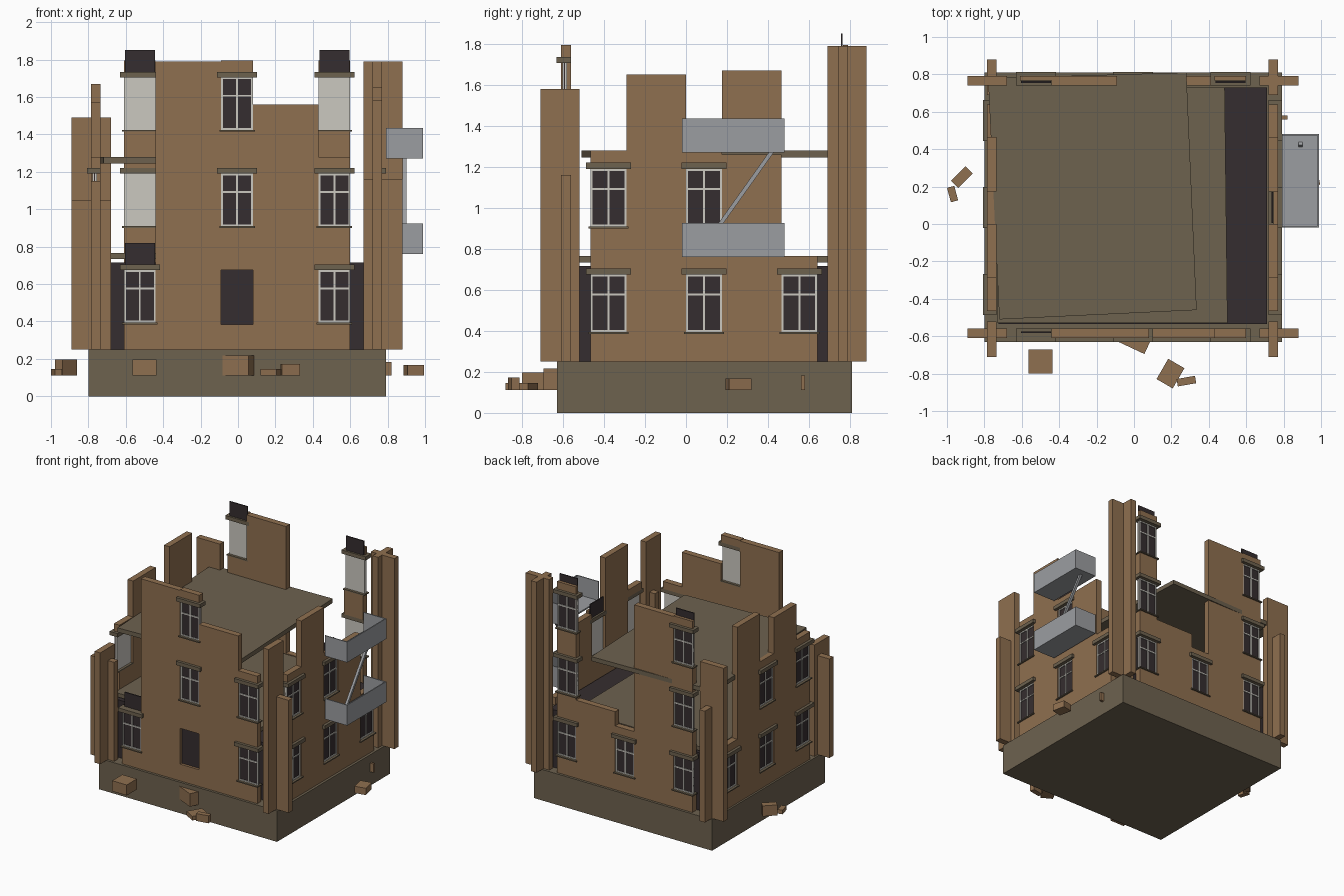
import bpy, bmesh, math
from mathutils import Matrix, Vector

if "Cube" in bpy.data.objects:
    bpy.data.objects.remove(bpy.data.objects["Cube"])


def mat(name, r, g, b):
    m = bpy.data.materials.new(name)
    m.diffuse_color = (r, g, b, 1)
    m.use_nodes = True
    m.node_tree.nodes["Principled BSDF"].inputs["Base Color"].default_value = m.diffuse_color
    return m


BRICK = mat("brown brick", 0.275, 0.160, 0.080)
STONE = mat("olive stone", 0.155, 0.122, 0.078)
DARK = mat("dark glass", 0.036, 0.027, 0.029)
LIGHT = mat("pale frame", 0.60, 0.58, 0.53)
METAL = mat("grey metal", 0.33, 0.34, 0.355)

parts = {}


def add_box(part, material, lo, hi, matrix=None):
    """Add a box given by two corners to a named part."""
    if part not in parts:
        parts[part] = (bmesh.new(), material)
    bm = parts[part][0]
    lo, hi = Vector(lo), Vector(hi)
    s, c = hi - lo, (hi + lo) / 2
    m = Matrix.Translation(c) @ Matrix.Diagonal((abs(s.x), abs(s.y), abs(s.z), 1))
    if matrix:
        m = matrix @ m
    bmesh.ops.create_cube(bm, size=1, matrix=m)


def add_slab(part, material, outline, z0, z1):
    """Add an extruded flat outline."""
    bm = bmesh.new()
    f = bm.faces.new([bm.verts.new((x, y, z0)) for x, y in outline])
    r = bmesh.ops.extrude_face_region(bm, geom=[f])
    vs = [v for v in r["geom"] if isinstance(v, bmesh.types.BMVert)]
    bmesh.ops.translate(bm, verts=vs, vec=(0, 0, z1 - z0))
    bmesh.ops.recalc_face_normals(bm, faces=bm.faces)
    parts[part] = (bm, material)


# side name: (runs along x?, outer plane, outward sign)
SIDES = {"front": (True, -0.61, -1), "back": (True, 0.79, 1),
         "right": (False, 0.77, 1), "left": (False, -0.785, -1)}


def wall_box(side, part, material, u0, u1, d0, d1, z0, z1):
    """Box on a wall: u along the wall, d outward from its outer plane."""
    along_x, plane, sign = SIDES[side]
    a, b = sorted((plane + sign * d0, plane + sign * d1))
    name = side + "_" + part
    if along_x:
        add_box(name, material, (u0, a, z0), (u1, b, z1))
    else:
        add_box(name, material, (a, u0, z0), (b, u1, z1))


BASE, STOREY, T = 0.25, 0.515, 0.05


def window(side, u0, u1, z0, z1):
    um, zm, t = (u0 + u1) / 2, z0 + (z1 - z0) * 0.65, 0.01
    wall_box(side, "window_back", LIGHT, u0, u1, -0.03, -0.021, z0, z1)
    wall_box(side, "window_glass", DARK, u0, u1, -0.021, -0.014, z0, z1)
    for a, b, c, d in ((u0, u0 + t, z0, z1), (u1 - t, u1, z0, z1), (u0, u1, z0, z0 + t),
                       (u0, u1, z1 - t, z1), (um - t / 2, um + t / 2, z0, z1),
                       (u0, u1, zm - t / 2, zm + t / 2)):
        wall_box(side, "window_frame", LIGHT, a, b, -0.02, -0.007, c, d)


def column(side, u0, u1, storeys, broken=False, door=False):
    """Stack of storeys, each with breast wall, window, lintel and head wall."""
    for i in range(storeys):
        f = BASE + i * STOREY
        last = broken and i == storeys - 1
        wall_box(side, "bricks", BRICK, u0, u1, -T, 0, f, f + 0.135)
        if door and i == 0:
            wall_box(side, "door", DARK, u0, u1, -0.03, -0.021, f + 0.135, f + 0.425)
            wall_box(side, "bricks", BRICK, u0, u1, -T, 0, f + 0.425, f + STOREY)
            continue
        wall_box(side, "sills", STONE, u0 - 0.01, u1 + 0.01, -T, 0.012, f + 0.135, f + 0.144)
        window(side, u0, u1, f + 0.144, f + 0.425)
        wall_box(side, "lintels", STONE, u0 - 0.022, u1 + 0.022, -T, 0.022, f + 0.425, f + 0.455)
        if last:
            wall_box(side, "broken_board", DARK, u0 + 0.005, u1 - 0.005, -0.035, -0.026, f + 0.455, f + 0.57)
        if not last or storeys > 1:
            wall_box(side, "bricks", BRICK, u0, u1, -0.024 if last else -T, 0, f + 0.455, f + STOREY)


def panel(side, u0, u1, top):
    wall_box(side, "panels", BRICK, u0, u1, -T, 0, BASE, top)


# Plinth, dark interior core and floors
add_box("plinth", STONE, (-0.80, -0.63, 0), (0.79, 0.81, BASE))
add_box("interior_core", DARK, (-0.725, -0.535, BASE), (0.712, 0.73, 0.715))
add_slab("first_floor", STONE, [(-0.73, -0.53), (0.50, -0.53), (0.485, 0.73), (-0.73, 0.73)], 0.733, 0.765)
add_slab("upper_floor", STONE, [(-0.72, -0.51), (0.335, -0.46), (0.28, 0.81), (-0.78, 0.78)], 1.245, 1.28)

# Walls: (storeys, broken) for each column, then the heights of the panels between
XC = ((-0.61, -0.44), (-0.09, 0.08), (0.43, 0.60))
YC = ((-0.465, -0.29), (0.0, 0.175), (0.465, 0.64))
LAYOUT = {"front": (((1, True), (3, False), (2, False)), (1.79, 1.56)),
          "back": (((3, True), (1, False), (3, True)), (1.79, 0.88)),
          "right": (((2, False), (2, True), (1, False)), (1.65, 1.26)),
          "left": (((2, False), (2, False), (1, False)), (1.57, 1.67))}
for side, (cols, tops) in LAYOUT.items():
    spans = XC if SIDES[side][0] else YC
    for i, ((u0, u1), (n, broken)) in enumerate(zip(spans, cols)):
        column(side, u0, u1, n, broken, door=(side == "front" and i == 1))
    for i, top in enumerate(tops):
        panel(side, spans[i][1], spans[i + 1][0], top)

# Corner piers: pairs of crossing slabs at different heights
for x0, x1, side, top in ((-0.89, -0.68, "front", 1.05), (0.67, 0.88, "front", 1.16),
                          (-0.89, -0.68, "back", 1.49), (0.67, 0.88, "back", 1.79)):
    wall_box(side, "pier", BRICK, x0, x1, -T, 0, BASE, top)
for y0, y1, side, top in ((-0.71, -0.52, "left", 1.15), (-0.71, -0.52, "right", 1.58),
                          (0.69, 0.88, "left", 1.15), (0.69, 0.88, "right", 1.79)):
    wall_box(side, "pier_cross", BRICK, y0, y1, -T, 0, BASE, top)

# Fire escape: two open trays and a slanted ladder
for name, z in (("lower_balcony", 0.76), ("upper_balcony", 1.27)):
    x0, x1, y0, y1, t = 0.79, 0.99, -0.02, 0.48, 0.008
    add_box(name, METAL, (x0, y0, z), (x1, y1, z + 0.012))
    add_box(name, METAL, (x1 - t, y0, z), (x1, y1, z + 0.165))
    add_box(name, METAL, (x0, y0, z), (x1, y0 + t, z + 0.165))
    add_box(name, METAL, (x0, y1 - t, z), (x1, y1, z + 0.165))
a, b = Vector((0.89, 0.06, 0.77)), Vector((0.89, 0.43, 1.29))
d = b - a
rot = Matrix.Translation((a + b) / 2) @ d.to_track_quat('Z', 'Y').to_matrix().to_4x4()
h = d.length / 2
add_box("ladder", METAL, (-0.01, -0.01, -h), (0.01, 0.01, h), rot)

# Fallen bricks: x, y, length, width, height, turn
RUBBLE = ((-0.50, -0.735, 0.13, 0.13, 0.085, 0), (0.0, -0.625, 0.16, 0.08, 0.105, -25),
          (0.195, -0.80, 0.10, 0.125, 0.033, -30), (0.28, -0.84, 0.10, 0.04, 0.06, 10),
          (-0.92, 0.25, 0.11, 0.055, 0.085, 45), (-0.97, 0.16, 0.08, 0.04, 0.033, -75),
          (0.94, 0.255, 0.09, 0.11, 0.055, 12), (0.80, 0.57, 0.04, 0.02, 0.07, 0))
for x, y, l, w, hh, turn in RUBBLE:
    m = Matrix.Translation((x, y, 0.112)) @ Matrix.Rotation(math.radians(turn), 4, 'Z')
    add_box("fallen_bricks", BRICK, (-l / 2, -w / 2, 0), (l / 2, w / 2, hh), m)

# Turn every part into an object
for name, (bm, material) in parts.items():
    me = bpy.data.meshes.new(name)
    bm.to_mesh(me)
    bm.free()
    me.materials.append(material)
    bpy.context.scene.collection.objects.link(bpy.data.objects.new(name, me))
